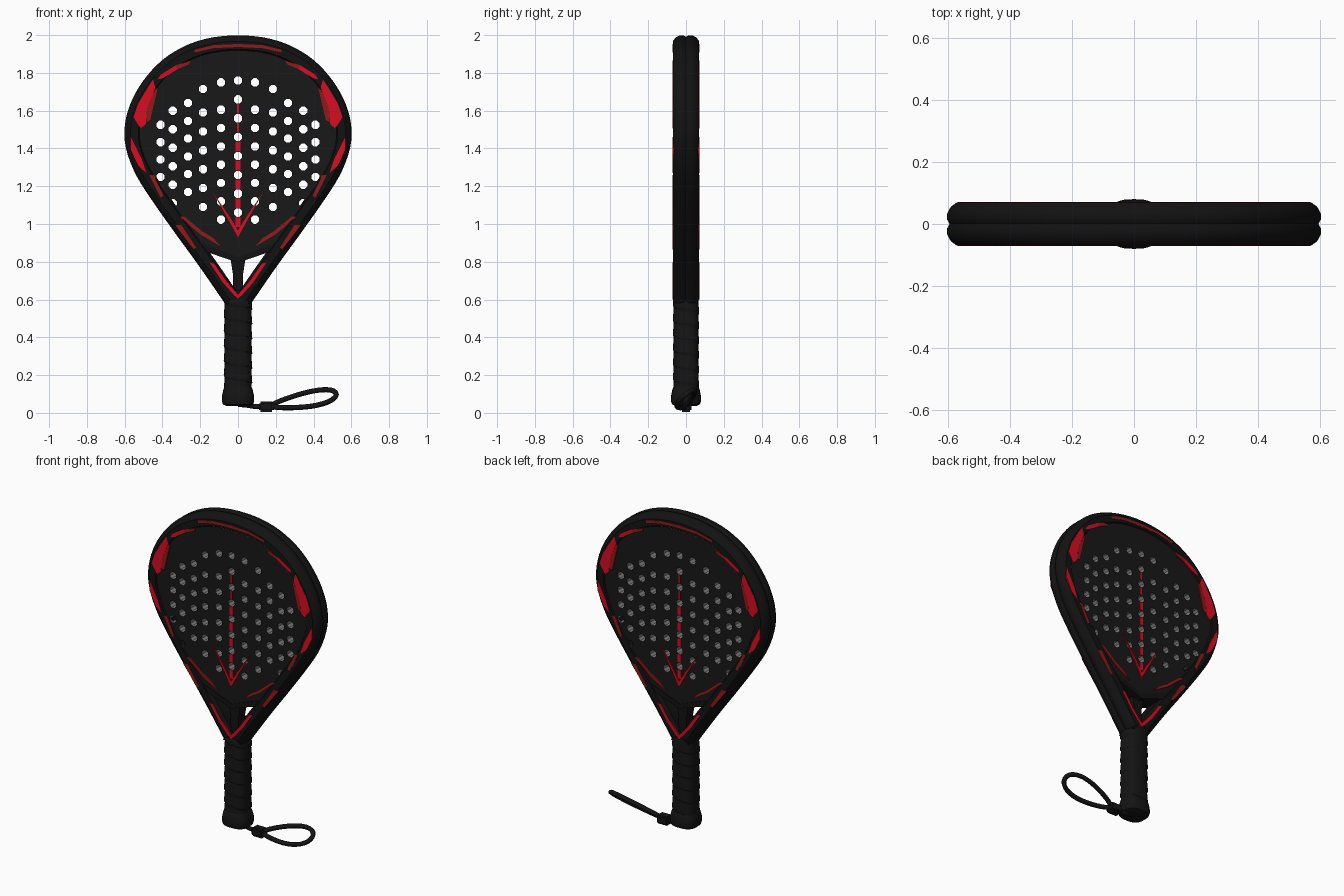
import bpy, bmesh
from math import sin, cos, pi, copysign
from mathutils import Vector

cube = bpy.data.objects.get("Cube")
if cube:
    bpy.data.objects.remove(cube)


def material(name, rgb):
    m = bpy.data.materials.new(name)
    m.use_nodes = True
    m.diffuse_color = (*rgb, 1)
    bsdf = m.node_tree.nodes["Principled BSDF"]
    bsdf.inputs["Base Color"].default_value = (*rgb, 1)
    bsdf.inputs["Roughness"].default_value = 0.7
    return m


FRAME = material("frame black", (0.006, 0.006, 0.006))
FACE = material("face charcoal", (0.009, 0.009, 0.009))
GRIP = material("grip black", (0.007, 0.007, 0.007))
HOLE = material("hole grey", (0.22, 0.22, 0.22))
RED = material("bright red", (0.68, 0.004, 0.016))
DARK_RED = material("dark red", (0.28, 0.010, 0.010))


def finish(bm, name, mat, smooth=True):
    bmesh.ops.recalc_face_normals(bm, faces=bm.faces)
    me = bpy.data.meshes.new(name)
    bm.to_mesh(me)
    bm.free()
    me.materials.append(mat)
    ob = bpy.data.objects.new(name, me)
    bpy.context.collection.objects.link(ob)
    if smooth:
        bpy.ops.object.select_all(action='DESELECT')
        ob.select_set(True)
        bpy.context.view_layer.objects.active = ob
        bpy.ops.object.shade_smooth_by_angle(angle=0.6)
    return ob


def skin(bm, rings):
    """Bridge a row of equal point rings with quads and cap the ends."""
    rows = [[bm.verts.new(p) for p in ring] for ring in rings]
    n = len(rows[0])
    for a, b in zip(rows, rows[1:]):
        for i in range(n):
            j = (i + 1) % n
            bm.faces.new((a[i], a[j], b[j], b[i]))
    bm.faces.new(rows[0])
    bm.faces.new(rows[-1])


def prism(bm, pts, y0, y1):
    skin(bm, [[(x, y, z) for x, z in pts] for y in (y0, y1)])


def plates(name, shapes, mat):
    """Thin painted plates, repeated left/right and front/back."""
    bm = bmesh.new()
    for pts in shapes:
        for sx in (-1, 1):
            for sy in (-1, 1):
                prism(bm, [(x * sx, z) for x, z in pts], sy * 0.0625, sy * 0.0715)
    return finish(bm, name, mat, False)


# Teardrop outline, rounded by corner cutting
half = [(.07, .58), (.2, .77), (.33, .947), (.46, 1.13), (.55, 1.27), (.603, 1.42),
        (.6, 1.55), (.555, 1.68), (.47, 1.805), (.36, 1.905), (.2, 1.98), (0, 2.005)]
path = [Vector(p) for p in half + [(-x, z) for x, z in half[-2::-1]]]
for _ in range(2):
    cut = [path[0]]
    for a, b in zip(path, path[1:]):
        cut += [a.lerp(b, .25), a.lerp(b, .75)]
    path = cut + [path[-1]]


def inset(d):
    out = []
    for i, p in enumerate(path):
        t = (path[min(i + 1, len(path) - 1)] - path[max(i - 1, 0)]).normalized()
        out.append(p + Vector((-t.y, t.x)) * d)
    return out


# Frame: grooved section swept round the outline
upper = [(0, .014), (0, .034), (.012, .056), (.032, .07), (.074, .07), (.088, .05)]
section = [(.008, 0)] + upper + [(d, -y) for d, y in reversed(upper)]
loops = [(inset(d), y) for d, y in section]
bm = bmesh.new()
skin(bm, [[(l[i].x, y, l[i].y) for l, y in loops] for i in range(len(path))])
finish(bm, "frame", FRAME)

# Hitting face: flat filled outline with drilled holes
columns = [(0, 1.76, .1, 8), (.09, 1.75, 0, 1), (.09, 1.605, .097, 7), (.185, 1.715, 0, 1),
           (.185, 1.59, .1, 6), (.265, 1.64, .094, 6), (.345, 1.6, .098, 6), (.41, 1.525, .092, 4)]
holes = [(s * x, top - step * i) for x, top, step, n in columns
         for i in range(n) for s in ((-1, 1) if x else (1,))]
curve = bpy.data.curves.new("face_outline", 'CURVE')
curve.dimensions = '2D'
curve.fill_mode = 'BOTH'
curve.extrude = 0.064


def ring(pts):
    s = curve.splines.new('POLY')
    s.points.add(len(pts) - 1)
    for p, (x, z) in zip(s.points, pts):
        p.co = (x, z, 0, 1)
    s.use_cyclic_u = True


ring([tuple(p) for p in inset(.08) if p.y > .86] + [(0, .8)])
for hx, hz in holes:
    ring([(hx + .0235 * cos(k * pi / 4 + .4), hz + .0235 * sin(k * pi / 4 + .4)) for k in range(8)])
temp = bpy.data.objects.new("face_outline", curve)
bpy.context.collection.objects.link(temp)
bpy.context.view_layer.update()
me = bpy.data.meshes.new_from_object(temp.evaluated_get(bpy.context.evaluated_depsgraph_get()))
bpy.data.objects.remove(temp)
me.name = "hitting_face"
me.materials.clear()
me.materials.append(FACE)
me.materials.append(HOLE)
for f in me.polygons:
    f.use_smooth = False
    f.material_index = 0 if abs(f.normal.z) > .5 else 1
face = bpy.data.objects.new("hitting_face", me)
face.rotation_euler.x = pi / 2
bpy.context.collection.objects.link(face)

# Throat: V-shaped bridge below the face, a slim centre strut and a solid root
bm = bmesh.new()
prism(bm, [(-.2, .9), (0, .825), (.2, .9), (.16, .85), (0, .795), (-.16, .85)], -.068, .068)
finish(bm, "throat_bridge", FRAME, False)
bm = bmesh.new()
prism(bm, [(-.042, .83), (.042, .83), (.026, .73), (.028, .62), (-.028, .62), (-.026, .73)],
      -.035, .035)
finish(bm, "throat_strut", FRAME, False)
bm = bmesh.new()
prism(bm, [(-.06, .58), (.06, .58), (.035, .645), (0, .65), (-.035, .645)], -.063, .063)
finish(bm, "throat_root", FRAME, False)

# Painted red markings
plates("side_flashes", [
    [(.45, 1.765), (.437, 1.72), (.482, 1.61), (.488, 1.53), (.515, 1.505), (.553, 1.565),
     (.53, 1.635), (.47, 1.735)],
    [(.568, 1.46), (.51, 1.345), (.485, 1.27), (.53, 1.31), (.568, 1.39)],
    [(.33, 1.84), (.41, 1.79), (.425, 1.765), (.39, 1.775), (.32, 1.82)]], RED)
plates("throat_chevron", [
    [(0, .6), (.08, .69), (.15, .795), (.125, .79), (.062, .7), (0, .628)]], RED)
plates("edge_streaks", [
    [(0, 1.953), (.13, 1.947), (.23, 1.922), (.23, 1.908), (.13, 1.931), (0, 1.937)],
    [(.25, 1.865), (.33, 1.84), (.32, 1.82), (.26, 1.845)],
    [(.335, .995), (.235, .865), (.222, .875), (.3, .995)],
    [(.31, 1.04), (.2, .945), (.09, .88), (.13, .925), (.19, .962), (.285, 1.04)],
    [(.47, 1.26), (.41, 1.14), (.395, 1.15), (.445, 1.26)],
    [(.425, 1.72), (.44, 1.71), (.482, 1.61), (.486, 1.54), (.465, 1.55)]], DARK_RED)
plates("face_chevron", [
    [(0, .93), (.055, 1.03), (.135, 1.17), (.045, 1.04), (0, .965)]], RED)
bm = bmesh.new()
for i in range(7):
    z = 1.06 + .1 * i
    w = .012 if i < 5 else .005
    for s in (-1, 1):
        prism(bm, [(-w, z - .076), (w, z - .076), (w, z - .024), (-w, z - .024)], s * .0625, s * .066)
finish(bm, "centre_stripe", RED, False)


# Handle: rounded rectangular section with a spiral wrap
def rounded(rx, ry, z, wrap=0, n=28):
    pts = []
    for k in range(n):
        a = 2 * pi * k / n
        r = 1 - wrap * ((z / .078 + k / n) % 1)
        pts.append((r * rx * copysign(abs(cos(a)) ** .7, cos(a)),
                    r * ry * copysign(abs(sin(a)) ** .7, sin(a)), z))
    return pts


bm = bmesh.new()
skin(bm, [rounded(.076, .07, .11 + .006 * i, .08) for i in range(81)]
     + [rounded(.066, .062, .605)])
finish(bm, "handle_grip", GRIP)
bm = bmesh.new()
skin(bm, [rounded(*r) for r in [(.06, .055, .036), (.08, .074, .045), (.086, .08, .065),
                                (.084, .078, .095), (.077, .072, .125), (.07, .065, .14)]])
finish(bm, "butt_cap", GRIP)


# Wrist strap: cord, slider bead and tilted loop
def cord(name, pts, radius, cyclic):
    c = bpy.data.curves.new(name, 'CURVE')
    c.dimensions = '3D'
    c.bevel_depth = radius
    c.bevel_resolution = 2
    c.use_fill_caps = True
    s = c.splines.new('POLY')
    s.points.add(len(pts) - 1)
    for p, co in zip(s.points, pts):
        p.co = (*co, 1)
    s.use_cyclic_u = cyclic
    c.materials.append(GRIP)
    bpy.context.collection.objects.link(bpy.data.objects.new(name, c))


cord("strap_cord", [(0, 0, .045), (.05, 0, .04), (.09, 0, .033), (.13, 0, .035)], .013, False)
loop = []
for k in range(32):
    t = 2 * pi * k / 32
    side = sin(t) * (1 - .4 * cos(t))
    loop.append((.35 - .17 * cos(t), .045 * side, .068 - .03 * cos(t) + .037 * side))
cord("strap_loop", loop, .014, True)
bm = bmesh.new()
bmesh.ops.create_cube(bm, size=1)
for v in bm.verts:
    v.co = (v.co.x * .08 + .15, v.co.y * .06, v.co.z * .056 + .032)
bmesh.ops.bevel(bm, geom=bm.edges[:], offset=.01, segments=2, affect='EDGES')
finish(bm, "strap_bead", GRIP)
